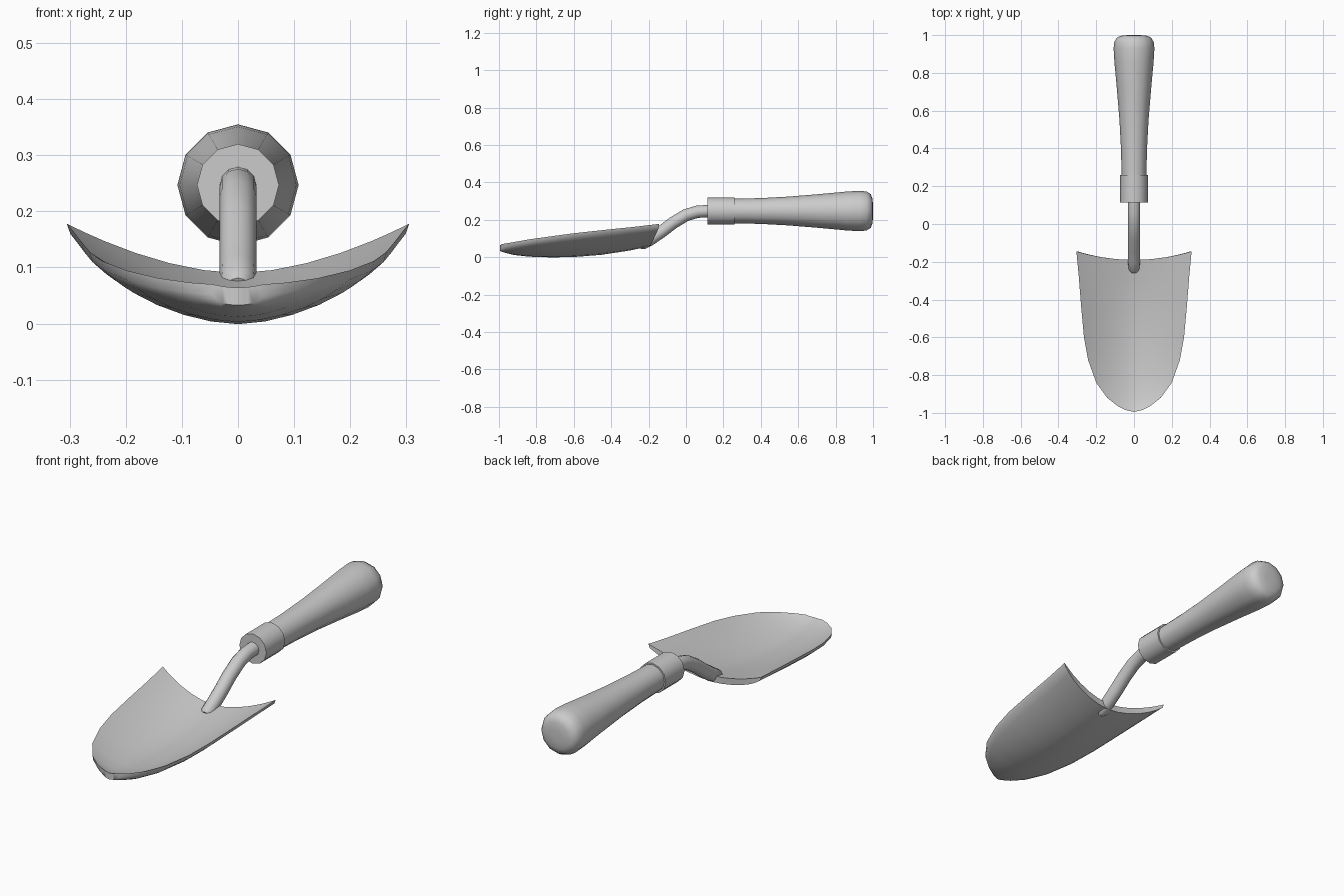
import bpy, bmesh, math
from mathutils import Vector

cube = bpy.data.objects.get("Cube")
if cube:
    bpy.data.objects.remove(cube, do_unlink=True)

grey = bpy.data.materials.new("plain grey")
grey.use_nodes = True
grey.diffuse_color = (0.6, 0.6, 0.6, 1)
grey.node_tree.nodes["Principled BSDF"].inputs["Base Color"].default_value = (0.6, 0.6, 0.6, 1)


def loft(name, rings, angle=60):
    """Skin a list of equal-length closed rings and cap both ends."""
    bm = bmesh.new()
    loops = [[bm.verts.new(p) for p in ring] for ring in rings]
    n = len(loops[0])
    for a, b in zip(loops, loops[1:]):
        for i in range(n):
            j = (i + 1) % n
            bm.faces.new((a[i], a[j], b[j], b[i]))
    for end in (loops[0], loops[-1]):
        if name == "blade":
            # strips between upper and lower skins
            for i in range(n // 2 - 1):
                bm.faces.new((end[i], end[i + 1], end[n - 2 - i], end[n - 1 - i]))
        else:
            bm.faces.new(end)
    bmesh.ops.recalc_face_normals(bm, faces=bm.faces)
    mesh = bpy.data.meshes.new(name)
    bm.to_mesh(mesh)
    bm.free()
    mesh.materials.append(grey)
    obj = bpy.data.objects.new(name, mesh)
    bpy.context.collection.objects.link(obj)
    bpy.ops.object.select_all(action="DESELECT")
    obj.select_set(True)
    bpy.context.view_layer.objects.active = obj
    bpy.ops.object.shade_smooth_by_angle(angle=math.radians(angle))
    return obj


def tube(name, stations, sides=12):
    """Round rings along (y, z, radius) stations, square to the path."""
    rings = []
    for k, (y, z, r) in enumerate(stations):
        y0, z0, _ = stations[max(k - 1, 0)]
        y1, z1, _ = stations[min(k + 1, len(stations) - 1)]
        along = Vector((0, y1 - y0, z1 - z0)).normalized()
        side = Vector((1, 0, 0))
        up = side.cross(along)
        ring = []
        for i in range(sides):
            a = math.tau * i / sides
            ring.append(Vector((0, y, z)) + r * (math.cos(a) * side + math.sin(a) * up))
        rings.append(ring)
    return loft(name, rings)


# Scooped blade: rows of (y, half width, floor height, rim height)
rows = [(-0.19, 0.305, 0.09, 0.178), (-0.3, 0.293, 0.067, 0.163),
        (-0.45, 0.28, 0.044, 0.146), (-0.6, 0.265, 0.032, 0.128),
        (-0.72, 0.243, 0.03, 0.112), (-0.84, 0.2, 0.034, 0.095),
        (-0.92, 0.142, 0.043, 0.081), (-0.965, 0.085, 0.054, 0.073),
        (-0.985, 0.045, 0.064, 0.07)]
half = (0.2, 0.4, 0.6, 0.78, 0.9, 1)
across = [-u for u in reversed(half)] + [0] + list(half)
rings = []
for k, (y, w, floor, rim) in enumerate(rows):
    back = max(0, 1 - k / 3)
    top, under = [], []
    for u in across:
        s = abs(u)
        z = floor + (rim - floor) * s ** 1.75
        # rear edge sweeps back at the corners, tip bows forward
        yy = y + 0.045 * back * s ** 2
        if k == len(rows) - 1:
            yy -= 0.01 * (1 - s)
        top.append((u * w, yy, z))
        under.append((u * w * (1 - 0.02 * s), yy, z - 0.031 + 0.013 * s ** 6))
    rings.append(top + under[::-1])
loft("blade", rings)

# Bent neck running from the blade floor into the ferrule
tube("neck", [(-0.25, 0.062, 0.022), (-0.235, 0.07, 0.031), (-0.19, 0.096, 0.033),
              (-0.13, 0.137, 0.033), (-0.07, 0.183, 0.033), (0, 0.225, 0.033),
              (0.06, 0.243, 0.033), (0.15, 0.248, 0.033)])

# Ferrule collar
tube("ferrule", [(0.115, 0.247, 0.073), (0.26, 0.247, 0.073)])

# Flared grip with a rounded butt
tube("handle", [(y, 0.247, r) for y, r in (
    (0.24, 0.065), (0.4, 0.069), (0.55, 0.077), (0.72, 0.091), (0.86, 0.104),
    (0.93, 0.108), (0.965, 0.104), (0.988, 0.09), (0.997, 0.065), (1, 0.03))])
